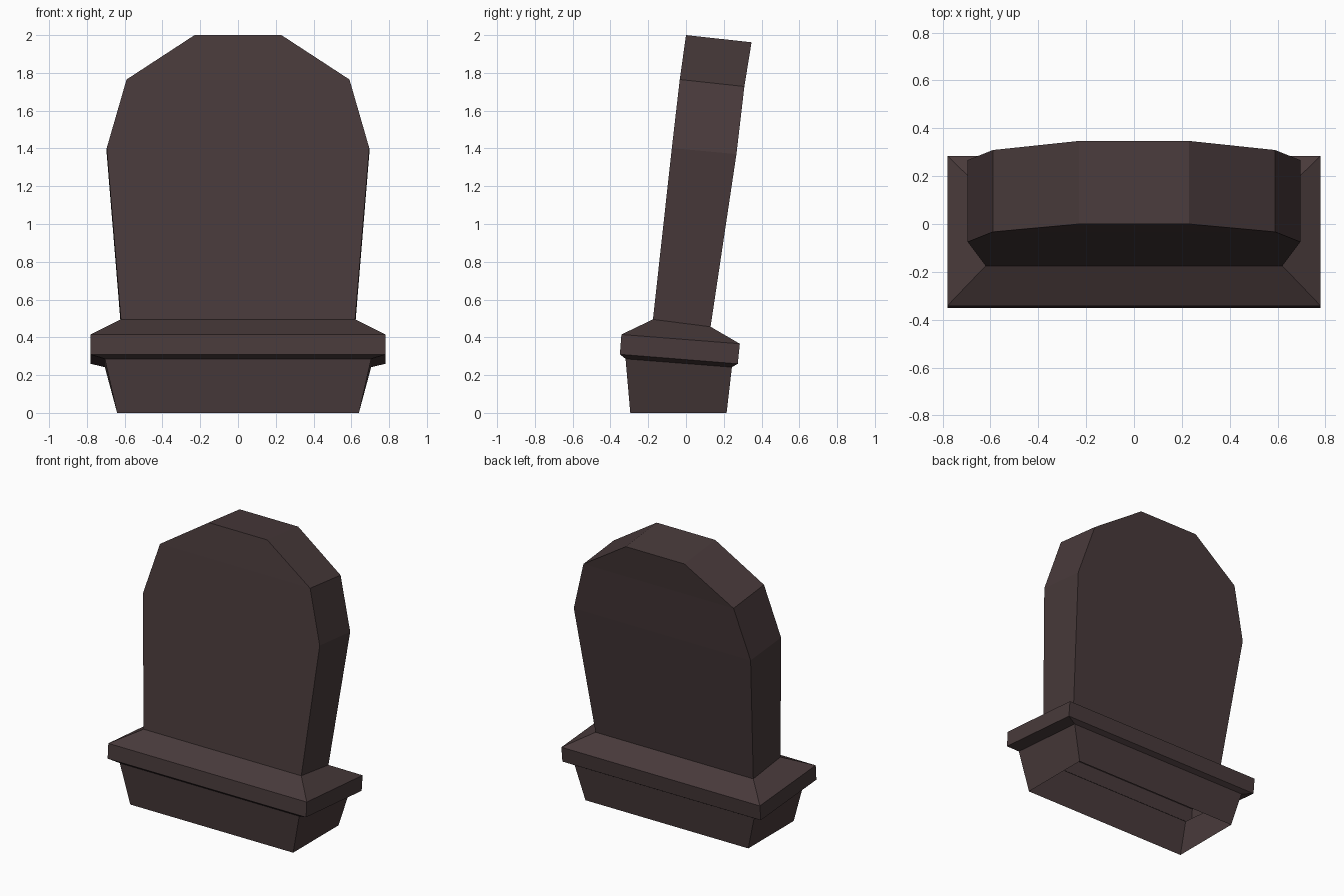
import bpy

if "Cube" in bpy.data.objects:
    bpy.data.objects.remove(bpy.data.objects["Cube"])

stone = bpy.data.materials.new("dark brown stone")
stone.diffuse_color = (0.065, 0.042, 0.043, 1)
stone.use_nodes = True
stone.node_tree.nodes["Principled BSDF"].inputs["Base Color"].default_value = stone.diffuse_color

# Rectangular rings from bottom to top:
# half width, front y, front z, back y, back z
base = [(0.64, -0.295, 0.0, 0.215, 0.0), (0.705, -0.32, 0.286, 0.243, 0.242)]
rim = [base[-1], (0.78, -0.35, 0.31, 0.274, 0.26), (0.78, -0.342, 0.415, 0.285, 0.366),
       (0.62, -0.175, 0.495, 0.13, 0.456)]
slab = [rim[-1], (0.695, -0.075, 1.402, 0.267, 1.37), (0.59, -0.033, 1.765, 0.309, 1.728),
        (0.23, 0.0, 2.0, 0.347, 1.962)]


def loft(name, rings, cap=False):
    """Join the rings into a leaning shell, open at the bottom."""
    verts, faces = [], []
    for w, fy, fz, by, bz in rings:
        verts += [(-w, fy, fz), (w, fy, fz), (w, by, bz), (-w, by, bz)]
    for r in range(len(rings) - 1):
        for i in range(4):
            a, b = r * 4 + i, r * 4 + (i + 1) % 4
            faces.append((a, b, b + 4, a + 4))
    if cap:
        n = len(verts)
        faces.append((n - 4, n - 3, n - 2, n - 1))
    mesh = bpy.data.meshes.new(name)
    mesh.from_pydata(verts, [], faces)
    mesh.materials.append(stone)
    obj = bpy.data.objects.new(name, mesh)
    bpy.context.collection.objects.link(obj)
    return obj


# Hollow plinth, projecting rim and tapered headstone slab
loft("plinth", base)
loft("rim", rim)
loft("headstone_slab", slab, cap=True)
